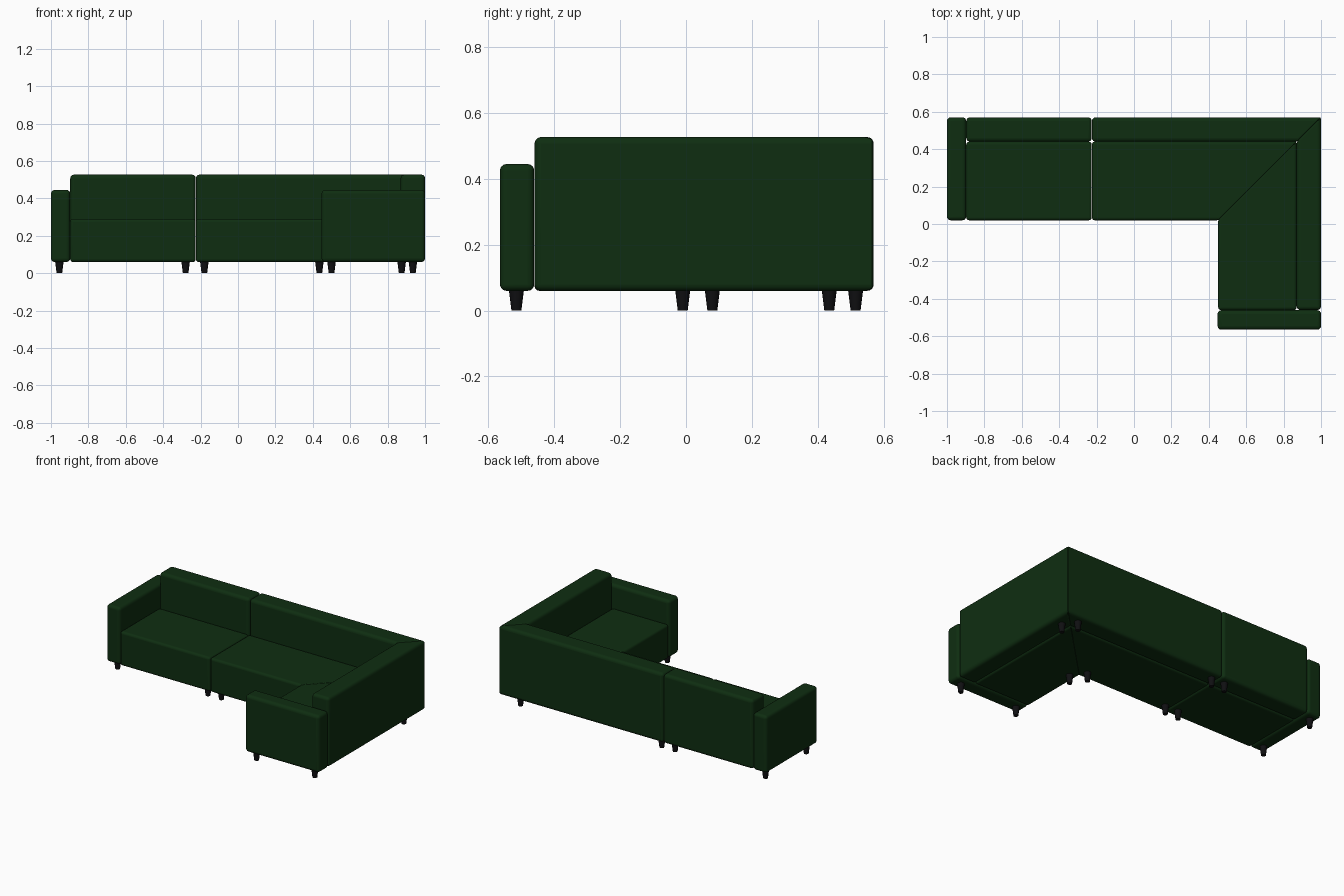
import bpy
import bmesh
import math
from mathutils import Vector

cube = bpy.data.objects.get("Cube")
if cube:
    bpy.data.objects.remove(cube, do_unlink=True)


def material(name, color):
    mat = bpy.data.materials.new(name)
    mat.use_nodes = True
    mat.diffuse_color = color
    bsdf = next(n for n in mat.node_tree.nodes if n.type == "BSDF_PRINCIPLED")
    bsdf.inputs["Base Color"].default_value = color
    bsdf.inputs["Roughness"].default_value = 0.8
    return mat


GREEN = material("dark green fabric", (0.0045, 0.027, 0.0055, 1))
BLACK = material("black wood", (0.005, 0.005, 0.006, 1))

BASE, SEAT, ARM, BACK = 0.06, 0.29, 0.445, 0.527
REAR, INNER, FRONT = 0.57, 0.44, 0.02     # depth lines of the long run
DIAGONAL = 0.43                           # mitre line: y = x - DIAGONAL


def finish(obj, mat):
    obj.data.materials.append(mat)
    bpy.ops.object.select_all(action="DESELECT")
    obj.select_set(True)
    bpy.context.view_layer.objects.active = obj
    bpy.ops.object.shade_smooth_by_angle(angle=math.radians(40))


def cushion(name, outline, top, radius=0.02):
    """Extrude a plan outline upwards and round its edges; mitred ends stay tighter."""
    bm = bmesh.new()
    face = bm.faces.new([bm.verts.new((x, y, BASE)) for x, y in outline])
    up = bmesh.ops.extrude_face_region(bm, geom=[face])["geom"]
    bmesh.ops.translate(bm, verts=[v for v in up if isinstance(v, bmesh.types.BMVert)],
                        vec=(0, 0, top - BASE))
    bmesh.ops.recalc_face_normals(bm, faces=bm.faces)
    weight = bm.edges.layers.float.new("bevel_weight_edge")
    for e in bm.edges:
        mitred = any(abs(abs(f.normal.x) - abs(f.normal.y)) < 0.1 and abs(f.normal.z) < 0.5
                     for f in e.link_faces)
        e[weight] = 0.4 if mitred else 1.0
    mesh = bpy.data.meshes.new(name)
    bm.to_mesh(mesh)
    bm.free()
    obj = bpy.data.objects.new(name, mesh)
    bpy.context.collection.objects.link(obj)
    finish(obj, GREEN)
    bevel = obj.modifiers.new("rounded edges", "BEVEL")
    bevel.limit_method = "WEIGHT"
    bevel.width = radius
    bevel.segments = 4
    obj.modifiers.new("flat panels", "WEIGHTED_NORMAL").keep_sharp = True


def rect(x0, x1, y0, y1):
    return [(x0, y0), (x1, y0), (x1, y1), (x0, y1)]


def across(points):
    """Reflect plan points over the mitre line."""
    return [(y + DIAGONAL, x - DIAGONAL) for x, y in points]


# End section with its arm
cushion("right_arm", rect(-1, -0.897, FRONT, REAR), ARM)
cushion("end_seat", rect(-0.897, -0.226, FRONT, INNER), SEAT, 0.015)
cushion("end_back", rect(-0.897, -0.226, INNER, REAR), BACK)

# Middle section and the return, joined on the diagonal
for name, start, mirrored in (("middle", -0.225, False), ("return", -0.89, True)):
    if mirrored:
        start = -0.46 + DIAGONAL
    seat = [(start, FRONT), (FRONT + DIAGONAL, FRONT),
            (INNER + DIAGONAL, INNER), (start, INNER)]
    back = [(start, INNER), (INNER + DIAGONAL, INNER),
            (REAR + DIAGONAL, REAR), (start, REAR)]
    cushion(name + "_seat", across(seat) if mirrored else seat, SEAT, 0.015)
    cushion(name + "_back", across(back) if mirrored else back, BACK)

# Arm closing the return
cushion("left_arm", rect(0.447, 1, -0.565, -0.461), ARM)

# Tapered legs
feet = [(x, y) for x in (-0.955, -0.28, -0.18) for y in (0.08, 0.515)]
feet += [(0.435, 0.08), (0.875, 0.515), (0.5, -0.01), (0.935, 0.435)]
feet += [(x, -0.515) for x in (0.5, 0.935)]
for i, (x, y) in enumerate(feet):
    bpy.ops.mesh.primitive_cone_add(vertices=16, radius1=0.015, radius2=0.023,
                                    depth=0.064, location=Vector((x, y, 0.032)))
    leg = bpy.context.object
    leg.name = f"leg_{i + 1}"
    finish(leg, BLACK)
